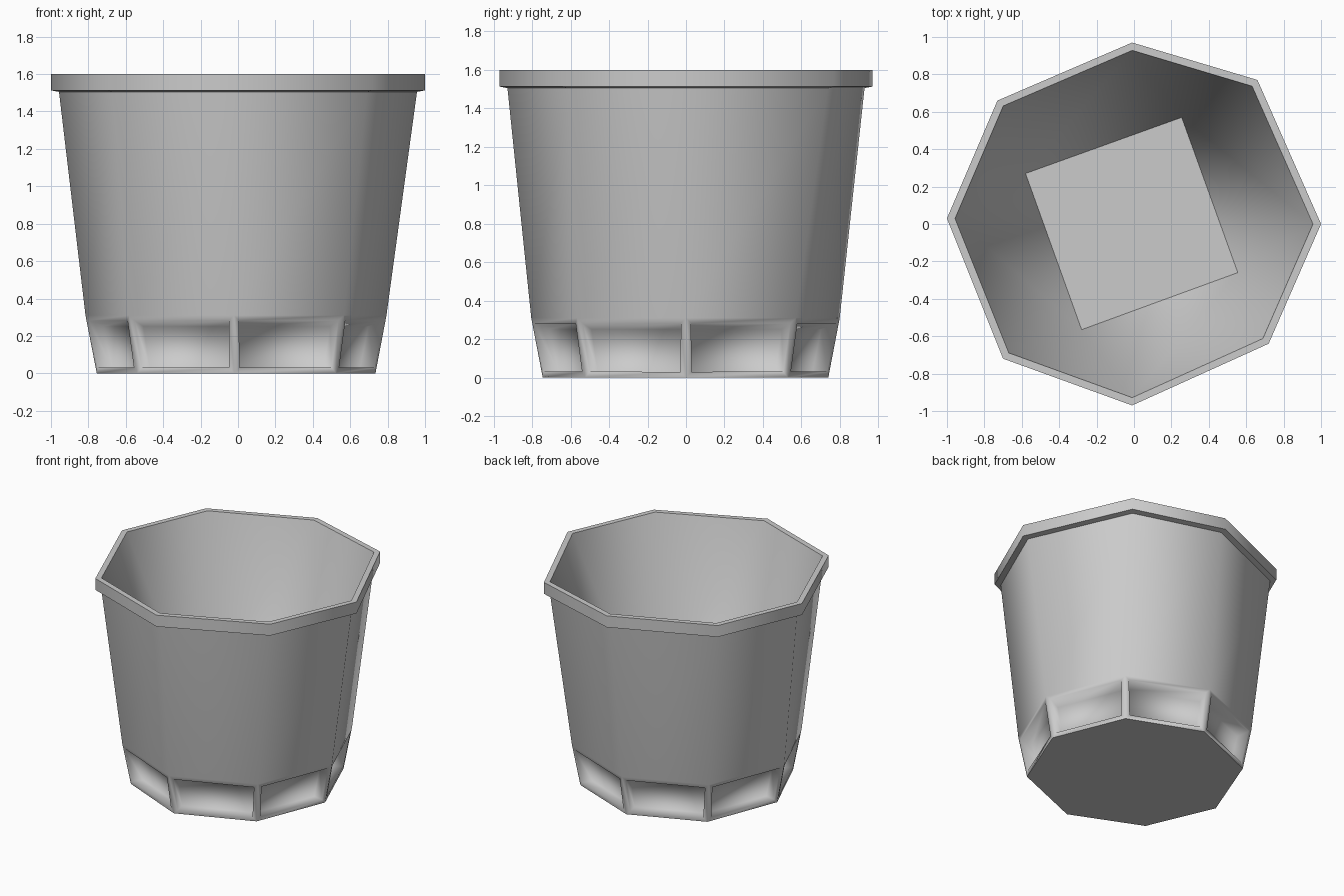
import bpy
import bmesh
import math

cube = bpy.data.objects.get("Cube")
if cube:
    bpy.data.objects.remove(cube, do_unlink=True)

# Single grey material
grey = bpy.data.materials.new("pot_grey")
grey.use_nodes = True
colour = (0.6, 0.6, 0.6, 1)
grey.diffuse_color = colour
grey.node_tree.nodes["Principled BSDF"].inputs["Base Color"].default_value = colour

# Slightly uneven octagons, counter-clockwise from +x
RIM = [(1, 0), (0.66, 0.77), (-0.01, 0.97), (-0.73, 0.66),
       (-1, 0.03), (-0.7, -0.72), (-0.01, -0.97), (0.72, -0.64)]
FOOT = [(0.735, 0), (0.52, 0.53), (-0.015, 0.74), (-0.545, 0.52),
        (-0.755, -0.02), (-0.54, -0.52), (-0.02, -0.745), (0.525, -0.525)]
FLOOR = [(0.555, -0.26), (0.255, 0.57), (-0.58, 0.27), (-0.28, -0.565)]
FLOOR_Z = 0.32
# (outline, scale, height) from the base, up the wall and over the rim
RINGS = [(FOOT, 1, 0), (FOOT, 1.08, 0.31), (RIM, 0.957, 1.505),
         (RIM, 1, 1.513), (RIM, 1, 1.6), (RIM, 0.957, 1.6)]

bm = bmesh.new()


def ring(outline, scale, z):
    return [bm.verts.new((x * scale, y * scale, z)) for x, y in outline]


def bridge(low, high):
    n = len(low)
    return [bm.faces.new((low[i], low[(i + 1) % n], high[(i + 1) % n], high[i]))
            for i in range(n)]


# Base, outer wall and rim
rings = [ring(*r) for r in RINGS]
bm.faces.new(reversed(rings[0]))
bands = [bridge(a, b) for a, b in zip(rings, rings[1:])]

# Inner wall narrowing from the octagon to the four-sided floor
top = rings[-1]
floor = ring(FLOOR, 1, FLOOR_Z)
for k in range(4):
    a, b = top[2 * k], top[2 * k + 1]
    c = top[(2 * k + 2) % 8]
    here, after = floor[k], floor[(k + 1) % 4]
    bm.faces.new((a, b, after, here))
    bm.faces.new((b, c, after))
bm.faces.new(floor)
bmesh.ops.recalc_face_normals(bm, faces=bm.faces)

# Sunken panels around the foot, with a longer slope along the top
panels = bands[0]
bmesh.ops.inset_individual(bm, faces=panels, thickness=0.042)
slopes = bmesh.ops.inset_individual(bm, faces=panels, thickness=0.022, depth=-0.08)["faces"]
bmesh.ops.translate(bm, verts=list({v for f in panels for v in f.verts}), vec=(0, 0, -0.03))

# Smooth shading, soft in the panels and sharp at the rim, base and floor
bm.normal_update()
soft = {e for f in slopes for e in f.edges}
for face in bm.faces:
    face.smooth = True
for edge in bm.edges:
    edge.smooth = edge in soft or edge.calc_face_angle(0) < math.radians(68)

mesh = bpy.data.meshes.new("pot")
bm.to_mesh(mesh)
bm.free()
mesh.materials.append(grey)
pot = bpy.data.objects.new("pot", mesh)
bpy.context.collection.objects.link(pot)
